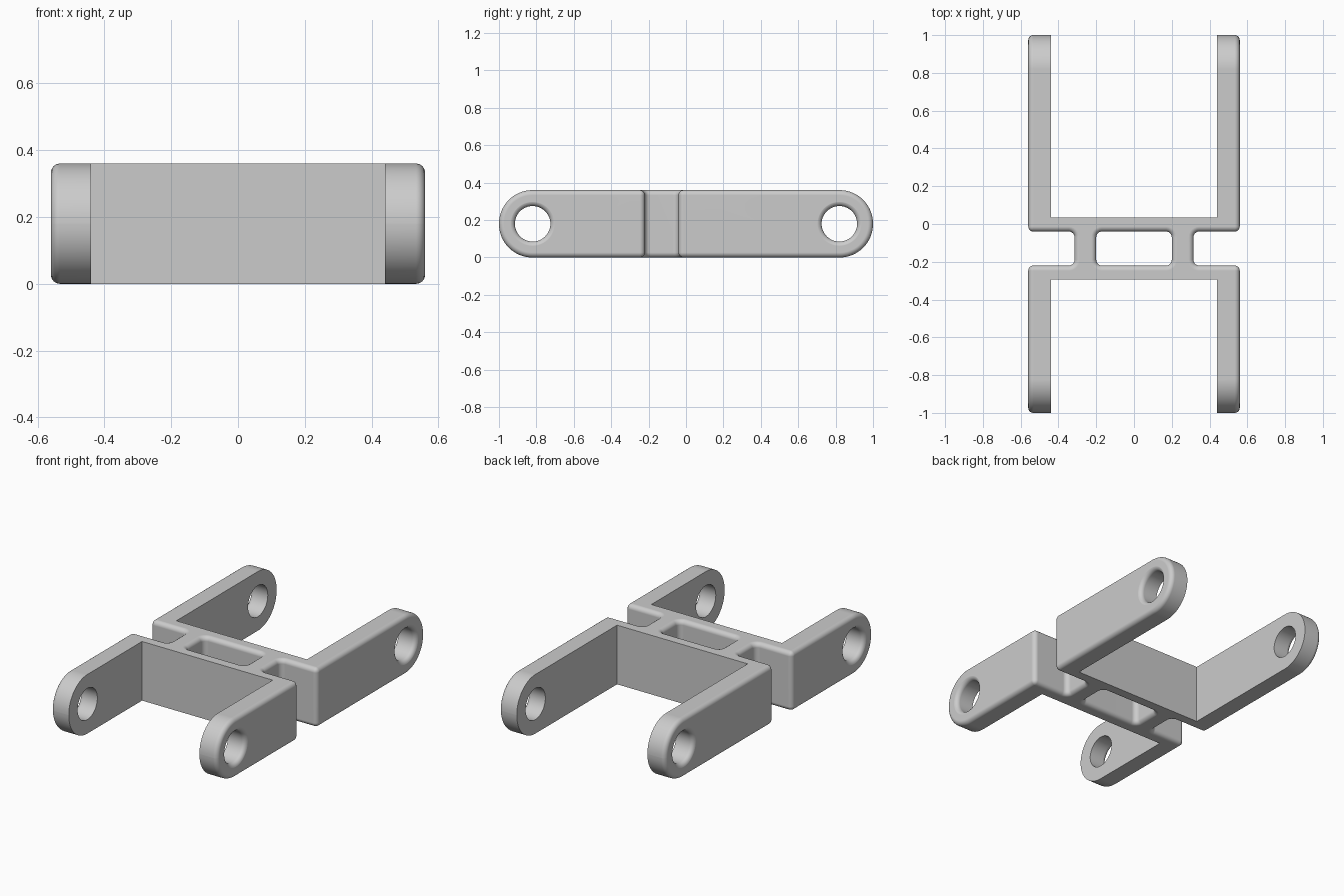
import bpy
import bmesh
import math
from mathutils import Vector

HEIGHT = 0.36
MID = HEIGHT / 2
ROUND = 0.027          # outer edge fillet
HOLE = 0.095           # pin hole radius
OUT, IN = 0.56, 0.44   # arm faces
BACK, FRONT = 0.035, -0.295  # sharp inner faces of the two cross plates

cube = bpy.data.objects.get("Cube")
if cube:
    bpy.data.objects.remove(cube, do_unlink=True)

grey = bpy.data.materials.new("plain grey")
grey.use_nodes = True
colour = (0.6, 0.6, 0.6, 1)
grey.diffuse_color = colour
grey.node_tree.nodes["Principled BSDF"].inputs["Base Color"].default_value = colour


def make_object(name, bm):
    mesh = bpy.data.meshes.new(name)
    bm.to_mesh(mesh)
    bm.free()
    mesh.materials.append(grey)
    obj = bpy.data.objects.new(name, mesh)
    bpy.context.collection.objects.link(obj)
    return obj


def round_corners(points, steps=6):
    """Replace each (x, y, radius) corner by an arc."""
    result = []
    for i, (x, y, r) in enumerate(points):
        p = Vector((x, y, 0))
        if not r:
            result.append(p)
            continue
        before, after = points[i - 1], points[(i + 1) % len(points)]
        d1 = (Vector((before[0], before[1], 0)) - p).normalized()
        d2 = (Vector((after[0], after[1], 0)) - p).normalized()
        for k in range(steps + 1):
            t = math.pi / 2 * k / steps
            result.append(p + r * ((1 - math.sin(t)) * d1 + (1 - math.cos(t)) * d2))
    return result


# Half outline seen from above: two arms, two cross plates and a strut
c = 0.03
outline = [
    (0, BACK, 0), (IN, BACK, 0), (IN, 1, 0), (OUT, 1, 0),
    (OUT, -0.04, 0), (0.315, -0.04, c), (0.315, -0.22, c), (OUT, -0.22, 0),
    (OUT, -1, 0), (IN, -1, 0), (IN, FRONT, 0), (0, FRONT, 0),
    (0, -0.22, 0), (0.2, -0.22, c), (0.2, -0.04, c), (0, -0.04, 0),
]
bm = bmesh.new()
base = bm.faces.new([bm.verts.new(p) for p in round_corners(outline)])
top = bmesh.ops.extrude_face_region(bm, geom=[base])["geom"]
bmesh.ops.translate(bm, vec=(0, 0, HEIGHT),
                    verts=[g for g in top if isinstance(g, bmesh.types.BMVert)])
bmesh.ops.recalc_face_normals(bm, faces=bm.faces)

# Half-round arm tips
tips = [e for e in bm.edges
        if all(abs(v.co.y) > 0.999 for v in e.verts)
        and abs(e.verts[0].co.z - e.verts[1].co.z) < 0.001]
bmesh.ops.bevel(bm, geom=tips, offset=MID - 0.001, offset_type='OFFSET',
                segments=20, profile=0.5, affect='EDGES', clamp_overlap=False)


# Fillet the outer, notch and pocket edges; inner fork edges stay sharp
def is_filleted(edge):
    m = (edge.verts[0].co + edge.verts[1].co) / 2
    inner = (m.x < 0.001 or abs(m.x - IN) < 0.001
             or abs(m.y - BACK) < 0.001 or abs(m.y - FRONT) < 0.001)
    return not inner and edge.calc_face_angle(0) > math.radians(50)


bm.normal_update()
bmesh.ops.bevel(bm, geom=[e for e in bm.edges if is_filleted(e)], offset=ROUND,
                offset_type='OFFSET', segments=6, profile=0.5,
                affect='EDGES', clamp_overlap=False)

# Open the centre seam and mirror
seam = [f for f in bm.faces if all(abs(v.co.x) < 0.0005 for v in f.verts)]
bmesh.ops.delete(bm, geom=seam, context='FACES')
bracket = make_object("double_fork_bracket", bm)
mirror = bracket.modifiers.new("mirror", 'MIRROR')
mirror.use_clip = True
mirror.merge_threshold = 0.0005


# Pin cutters, flared at the outer faces of the arms
def pin_cutter(name, y):
    half = [(OUT + 0.04, 0), (OUT + 0.04, HOLE + ROUND)]
    for k in range(6, -1, -1):
        t = math.pi / 2 * k / 6
        half.append((OUT + 0.0005 - ROUND * (1 - math.sin(t)),
                     HOLE + ROUND * (1 - math.cos(t))))
    profile = half + [(-x, r) for x, r in reversed(half)]
    cut = bmesh.new()
    verts = [cut.verts.new((x, y + r, MID)) for x, r in profile]
    edges = [cut.edges.new(pair) for pair in zip(verts, verts[1:])]
    bmesh.ops.spin(cut, geom=verts + edges, cent=(0, y, MID), axis=(1, 0, 0),
                   angle=math.tau, steps=48)
    bmesh.ops.remove_doubles(cut, verts=cut.verts, dist=0.00005)
    bmesh.ops.recalc_face_normals(cut, faces=cut.faces)
    obj = make_object(name, cut)
    obj.hide_render = True
    return obj


cutters = [pin_cutter("front_pin_cutter", -0.82), pin_cutter("back_pin_cutter", 0.82)]
for cutter in cutters:
    hole = bracket.modifiers.new(cutter.name, 'BOOLEAN')
    hole.operation = 'DIFFERENCE'
    hole.solver = 'EXACT'
    hole.object = cutter

# Apply, remove the cutters and smooth the fillets
bpy.ops.object.select_all(action='DESELECT')
bracket.select_set(True)
bpy.context.view_layer.objects.active = bracket
for name in [m.name for m in bracket.modifiers]:
    bpy.ops.object.modifier_apply(modifier=name)
for cutter in cutters:
    bpy.data.objects.remove(cutter, do_unlink=True)
bpy.ops.object.shade_smooth_by_angle(angle=math.radians(30))
normals = bracket.modifiers.new("even shading", 'WEIGHTED_NORMAL')
normals.keep_sharp = True
